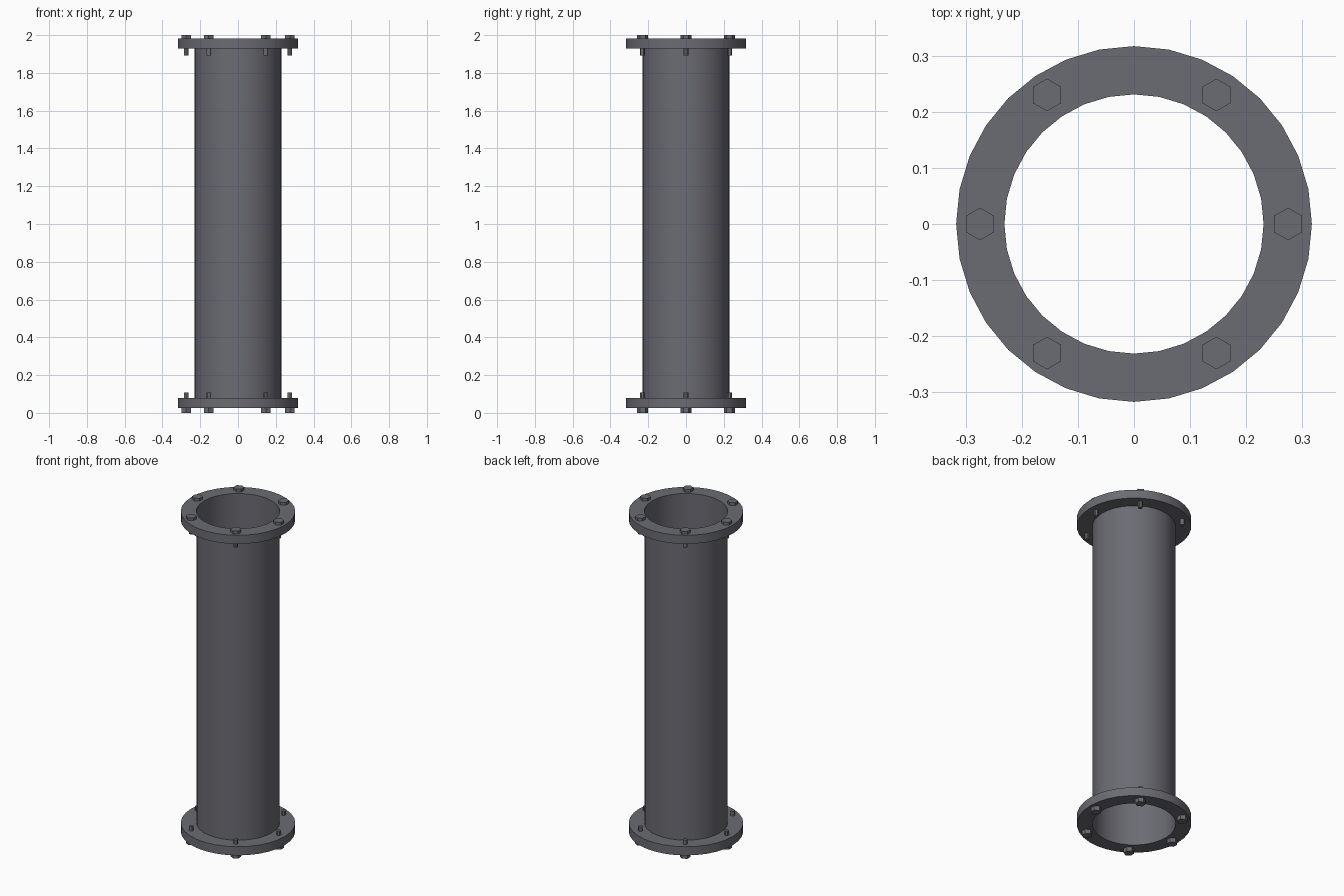
import bpy, bmesh, math
from mathutils import Matrix

if "Cube" in bpy.data.objects:
    bpy.data.objects.remove(bpy.data.objects["Cube"])

SEG = 32
R_PIPE, R_FLANGE = 0.231, 0.317
H = 2.0

steel = bpy.data.materials.new("dark grey steel")
steel.diffuse_color = (0.147, 0.147, 0.172, 1)
steel.use_nodes = True
steel.node_tree.nodes["Principled BSDF"].inputs["Base Color"].default_value = steel.diffuse_color


def finish(bm, name):
    me = bpy.data.meshes.new(name)
    bm.to_mesh(me)
    bm.free()
    me.materials.append(steel)
    ob = bpy.data.objects.new(name, me)
    bpy.context.collection.objects.link(ob)
    bpy.ops.object.select_all(action='DESELECT')
    bpy.context.view_layer.objects.active = ob
    ob.select_set(True)
    bpy.ops.object.shade_smooth_by_angle(angle=math.radians(30))
    return ob


def lathe(name, profile):
    """Revolve (radius, z) points, listed so that faces point outward."""
    bm = bmesh.new()
    rings = [[bm.verts.new((r * math.cos(2 * math.pi * i / SEG),
                            r * math.sin(2 * math.pi * i / SEG), z))
              for i in range(SEG)] for r, z in profile]
    for a, b in zip(rings, rings[1:]):
        for i in range(SEG):
            j = (i + 1) % SEG
            bm.faces.new((a[i], a[j], b[j], b[i]))
    return finish(bm, name)


def prism(bm, sides, radius, x, y, z0, z1, turn=0.0):
    m = (Matrix.Translation((x, y, (z0 + z1) / 2))
         @ Matrix.Rotation(turn, 4, 'Z'))
    bmesh.ops.create_cone(bm, cap_ends=True, segments=sides, radius1=radius,
                          radius2=radius, depth=abs(z1 - z0), matrix=m)


# Thin open pipe
lathe("pipe", [(R_PIPE, 0.027), (R_PIPE, 1.983)])

# Flange rings at both ends
for name, z0, z1 in (("bottom_flange", 0.027, 0.08),
                     ("top_flange", 1.93, 1.983)):
    lathe(name, [(R_PIPE, z0), (R_FLANGE, z0), (R_FLANGE, z1), (R_PIPE, z1)])

# Six bolts per flange: hexagonal head outside, round shank poking through
spots = [(0.2745, 0), (-0.2745, 0)]
spots += [(x, y) for x in (0.147, -0.155) for y in (0.23, -0.23)]
for end in ("bottom", "top"):
    for n, (x, y) in enumerate(spots):
        bm = bmesh.new()
        flip = (lambda z: z) if end == "bottom" else (lambda z: H - z)
        lo, hi = sorted((flip(0.0), flip(0.028)))
        prism(bm, 6, 0.029, x, y, lo, hi, 0)
        lo, hi = sorted((flip(0.02), flip(0.107)))
        prism(bm, 12, 0.0125, x, y, lo, hi)
        finish(bm, f"{end}_bolt_{n + 1}")
